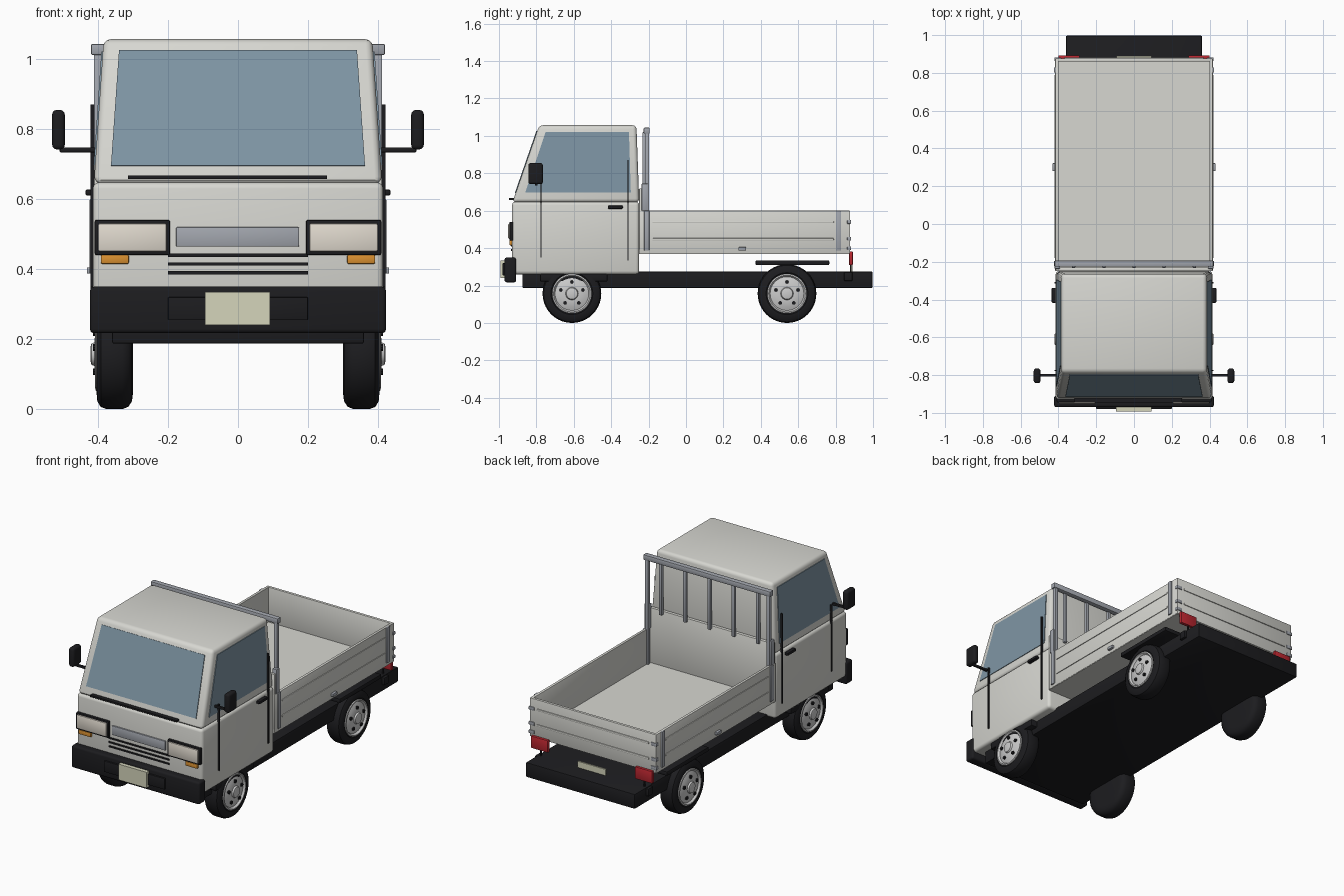
import bpy, bmesh
from math import sin, cos, pi
from mathutils import Vector

if "Cube" in bpy.data.objects:
    bpy.data.objects.remove(bpy.data.objects["Cube"])

def material(name, r, g, b):
    m = bpy.data.materials.new(name)
    m.diffuse_color = (r, g, b, 1)
    m.use_nodes = True
    m.node_tree.nodes["Principled BSDF"].inputs["Base Color"].default_value = m.diffuse_color
    return m

WHITE = material("body_white", .68, .68, .64)
DARK = material("dark_rubber", .012, .012, .014)
GLASS = material("window_glass", .21, .3, .37)
STEEL = material("steel", .36, .38, .42)
RIM = material("rim_metal", .55, .55, .56)
LENS = material("lamp_lens", .75, .7, .62)
ORANGE = material("indicator_orange", .7, .28, .03)
RED = material("tail_red", .5, .02, .03)
PLATE = material("plate_cream", .66, .66, .5)

def finish(name, bm, mat, bevel=0, segs=2):
    bmesh.ops.recalc_face_normals(bm, faces=bm.faces)
    if bevel:
        bmesh.ops.bevel(bm, geom=bm.edges[:], offset=bevel, segments=segs,
                        profile=.5, affect='EDGES', clamp_overlap=True)
    me = bpy.data.meshes.new(name)
    bm.to_mesh(me)
    bm.free()
    ob = bpy.data.objects.new(name, me)
    bpy.context.collection.objects.link(ob)
    me.materials.append(mat)
    me.shade_smooth()
    me.set_sharp_from_angle(angle=.6)
    return ob

def hexa(name, low, high, mat, bevel=0, segs=2):
    """Solid between two four-point loops."""
    bm = bmesh.new()
    a = [bm.verts.new(p) for p in low]
    b = [bm.verts.new(p) for p in high]
    bm.faces.new(a)
    bm.faces.new(b)
    for i in range(4):
        j = (i + 1) % 4
        bm.faces.new((a[i], a[j], b[j], b[i]))
    return finish(name, bm, mat, bevel, segs)

def rect(x0, x1, y0, y1, z):
    return [(x0, y0, z), (x1, y0, z), (x1, y1, z), (x0, y1, z)]

def box(name, x, y, z, mat, bevel=0, segs=2):
    return hexa(name, rect(*x, *y, z[0]), rect(*x, *y, z[1]), mat, bevel, segs)

def pair(name, x, y, z, mat, bevel=0, segs=2):
    for side, s in (("right", 1), ("left", -1)):
        box(f"{side}_{name}", sorted((s * x[0], s * x[1])), y, z, mat, bevel, segs)

def pane(name, pts, offset, mat):
    hexa(name, pts, [Vector(p) + Vector(offset) for p in pts], mat)

def lathe(name, profile, s, y, z, mat, n=40):
    """Revolve (radius, x) points around an axle along x."""
    bm = bmesh.new()
    rings = []
    for r, x in profile:
        if r == 0:
            rings.append([bm.verts.new((s * x, y, z))] * n)
        else:
            rings.append([bm.verts.new((s * x, y + r * cos(2 * pi * i / n), z + r * sin(2 * pi * i / n)))
                          for i in range(n)])
    for a, b in zip(rings, rings[1:]):
        for i in range(n):
            j = (i + 1) % n
            bm.faces.new(list(dict.fromkeys((a[i], a[j], b[j], b[i]))))
    finish(name, bm, mat)

# Chassis
box("chassis", (-.36, .36), (-.875, .997), (.187, .275), DARK, .006)

# Cab: box below the belt line, tapered greenhouse above
box("cab_lower", (-.415, .415), (-.93, -.25), (.26, .648), WHITE, .018, 3)
hexa("cab_upper", rect(-.412, .412, -.928, -.25, .645), rect(-.384, .384, -.785, -.265, 1.057), WHITE, .02, 3)

# Windows lying on the slanted cab faces
def front_y(z): return -.928 + (z - .645) * .143 / .412
def side_x(z): return .412 - (z - .645) * .028 / .412
pane("windshield", [(-.363, front_y(.695), .695), (.363, front_y(.695), .695),
                    (.34, front_y(1.025), 1.025), (-.34, front_y(1.025), 1.025)], (0, -.004, .0015), GLASS)
for side, s in (("right", 1), ("left", -1)):
    pane(side + "_door_window", [(s * side_x(z), y, z) for y, z in
         ((-.86, .697), (-.295, .697), (-.305, 1.022), (-.75, 1.022))], (s * .004, 0, 0), GLASS)

# Door seams, handles and mirrors
pair("door_front_seam", (.41, .422), (-.779, -.772), (.35, .745), DARK)
pair("door_rear_seam", (.41, .422), (-.314, -.307), (.335, .87), DARK)
pair("door_handle", (.41, .436), (-.418, -.338), (.61, .628), DARK, .006)
pair("mirror_arm", (.4, .51), (-.807, -.793), (.734, .748), DARK, .003)
pair("mirror", (.495, .531), (-.843, -.765), (.742, .855), DARK, .013, 3)

# Cab front: lamps, grille, wiper
pair("lamp_surround", (.194, .41), (-.944, -.92), (.44, .541), DARK, .006)
pair("headlamp", (.204, .4), (-.951, -.93), (.45, .531), LENS, .006)
pair("indicator", (.312, .392), (-.945, -.92), (.415, .441), ORANGE, .004)
box("grille_panel", (-.177, .175), (-.938, -.92), (.464, .52), STEEL, .004)
for i in range(3):
    box(f"grille_slot_{i + 1}", (-.2, .2), (-.936, -.92), (.385 + i * .025, .394 + i * .025), DARK)
box("wiper", (-.315, .255), (-.946, -.915), (.658, .668), DARK)

# Front bumper and plate
box("front_bumper", (-.423, .423), (-.97, -.908), (.217, .35), DARK, .012, 3)
box("bumper_recess", (-.2, .2), (-.98, -.96), (.254, .32), DARK, .003)
box("front_plate", (-.094, .092), (-.993, -.97), (.24, .334), PLATE)

# Cargo bed
box("bed_floor", (-.415, .415), (-.25, .872), (.368, .392), WHITE)
pair("bed_side", (.4, .417), (-.25, .872), (.37, .6), WHITE, .003)
box("tailgate", (-.417, .417), (.86, .877), (.37, .6), WHITE, .003)
for i, z in enumerate((.447, .54)):
    pair(f"side_rib_{i + 1}", (.41, .421), (-.18, .79), (z - .006, z + .006), WHITE, .003)
    box(f"tailgate_rib_{i + 1}", (-.37, .37), (.87, .882), (z - .006, z + .006), WHITE, .003)
for i, y in enumerate((-.21, .815)):
    pair(f"bed_post_{i + 1}", (.41, .424), (y - .014, y + .014), (.387, .6), STEEL, .003)
for i, z in enumerate((.4, .45, .54)):
    pair(f"tailgate_hinge_{i + 1}", (.385, .422), (.862, .882), (z - .01, z + .01), STEEL, .003)
pair("side_latch", (.41, .432), (.28, .322), (.387, .405), STEEL, .003)

# Headboard and rack behind the cab
box("headboard", (-.415, .415), (-.25, -.23), (.37, .72), WHITE, .003)
pair("rack_foot", (.392, .42), (-.237, -.205), (.6, .745), STEEL, .003)
pair("rack_post", (.39, .412), (-.22, -.198), (.37, 1.03), STEEL, .003)
box("rack_top_rail", (-.42, .42), (-.226, -.194), (1.012, 1.044), STEEL, .005)
for i in range(5):
    x = -.32 + i * .16
    box(f"rack_bar_{i + 1}", (x - .009, x + .009), (-.232, -.214), (.7, 1.02), STEEL, .002)

# Mudguards
pair("front_mudguard", (.28, .4), (-.78, -.42), (.222, .262), DARK, .005)
pair("rear_mudguard", (.28, .412), (.372, .766), (.309, .335), DARK, .006)

# Tail lamps, brackets and rear plate
pair("tail_lamp", (.288, .4), (.872, .892), (.31, .382), RED, .003)
pair("tail_lamp_stalk", (.338, .346), (.876, .884), (.24, .315), DARK)
pair("tail_bracket", (.34, .375), (.845, .89), (.225, .27), DARK, .004)
box("rear_plate", (-.092, .092), (.88, .89), (.268, .312), PLATE)

# Wheels with tyre, rim, hub cap and five lug nuts
TYRE = [(0, .3), (.11, .3), (.135, .303), (.15, .313), (.157, .33), (.157, .375),
        (.151, .392), (.135, .402), (.112, .404), (.1, .396), (.098, .37)]
WHEEL = [(.106, .39), (.105, .406), (.098, .408), (.09, .397), (.07, .405), (.042, .41),
         (.034, .41), (.03, .419), (.018, .422), (0, .422)]
for end, y in (("front", -.61), ("rear", .54)):
    for side, s in (("right", 1), ("left", -1)):
        tag = f"{end}_{side}"
        lathe(tag + "_tyre", TYRE, s, y, .157, DARK)
        lathe(tag + "_rim", WHEEL, s, y, .157, RIM)
        for k in range(5):
            a = pi / 2 + 2 * pi * k / 5
            lathe(f"{tag}_lug_{k + 1}", [(.01, .398), (.01, .414), (0, .414)], s,
                  y + .062 * cos(a), .157 + .062 * sin(a), DARK, 10)
